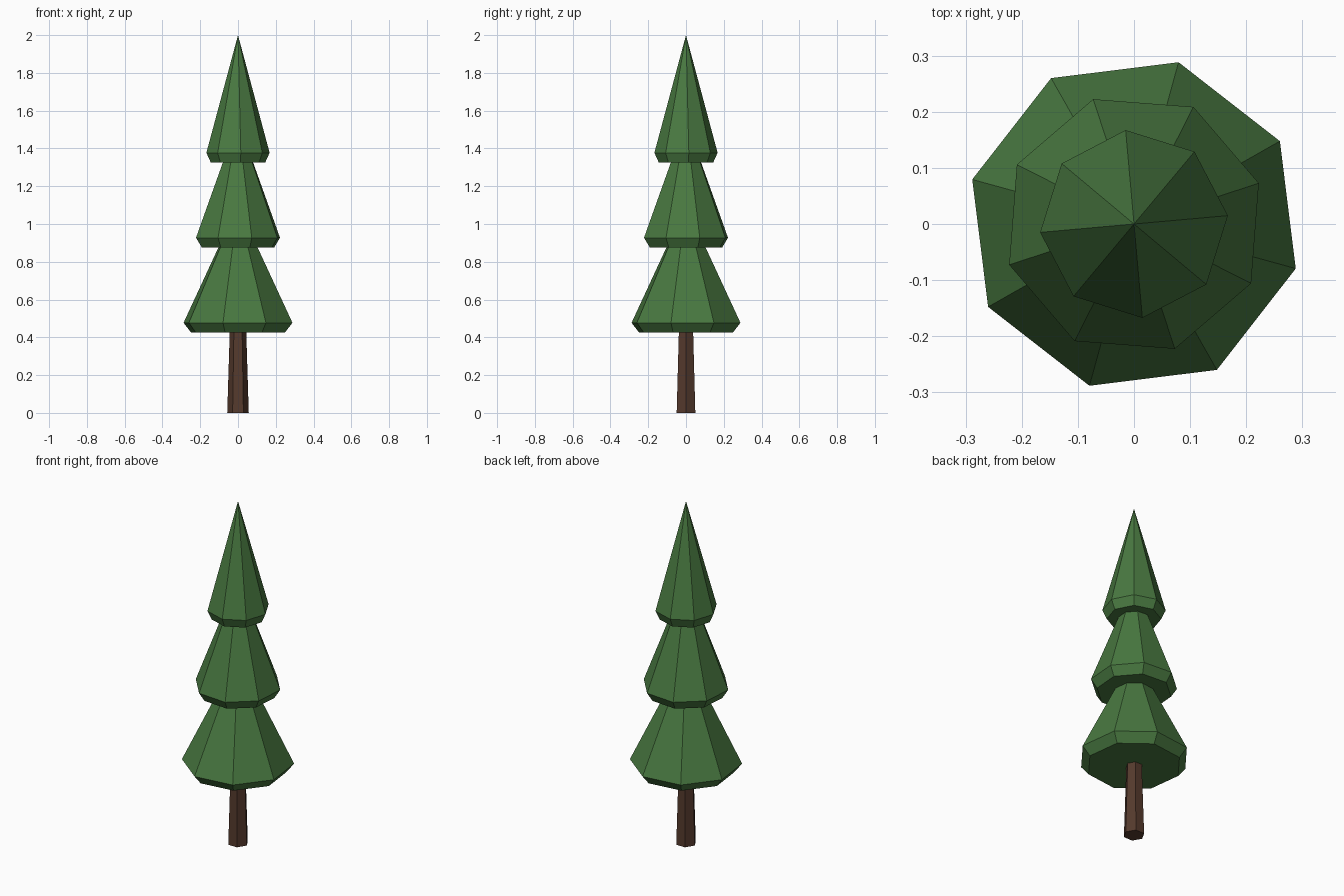
import bpy, bmesh
from math import cos, sin, radians, pi

if "Cube" in bpy.data.objects:
    bpy.data.objects.remove(bpy.data.objects["Cube"])


def material(name, color):
    m = bpy.data.materials.new(name)
    m.diffuse_color = (*color, 1)
    m.use_nodes = True
    m.node_tree.nodes["Principled BSDF"].inputs["Base Color"].default_value = m.diffuse_color
    return m


def lofted(name, rings, sides, offset, mat, apex=None):
    """Flat-faced solid through (radius, z) rings, closed by a cap or a point."""
    bm = bmesh.new()
    loops = [[bm.verts.new((r * cos(offset + 2 * pi * i / sides),
                            r * sin(offset + 2 * pi * i / sides), z))
              for i in range(sides)] for r, z in rings]
    bm.faces.new(loops[0][::-1])
    for low, high in zip(loops, loops[1:]):
        for i in range(sides):
            j = (i + 1) % sides
            bm.faces.new((low[i], low[j], high[j], high[i]))
    if apex is None:
        bm.faces.new(loops[-1])
    else:
        tip = bm.verts.new((0, 0, apex))
        for i in range(sides):
            bm.faces.new((loops[-1][i], loops[-1][(i + 1) % sides], tip))
    mesh = bpy.data.meshes.new(name)
    bm.to_mesh(mesh)
    bm.free()
    mesh.materials.append(mat)
    obj = bpy.data.objects.new(name, mesh)
    bpy.context.collection.objects.link(obj)
    return obj


green = material("pine green", (0.066, 0.19, 0.052))
brown = material("bark brown", (0.09, 0.042, 0.026))

# Tapered hexagonal trunk
lofted("trunk", [(0.057, 0), (0.043, 0.45)], 6, 0, brown)

# Three stacked foliage cones, each with a tucked-in lower rim and its own twist
tiers = [("lower_foliage", 0.299, -15.4),
         ("middle_foliage", 0.234, 18.1),
         ("upper_foliage", 0.168, 5.1)]
for i, (name, radius, twist) in enumerate(tiers):
    base = 0.425 + 0.45 * i
    lofted(name, [(radius * 0.86, base), (radius, base + 0.052)],
           8, radians(twist), green, apex=base + 0.675)
